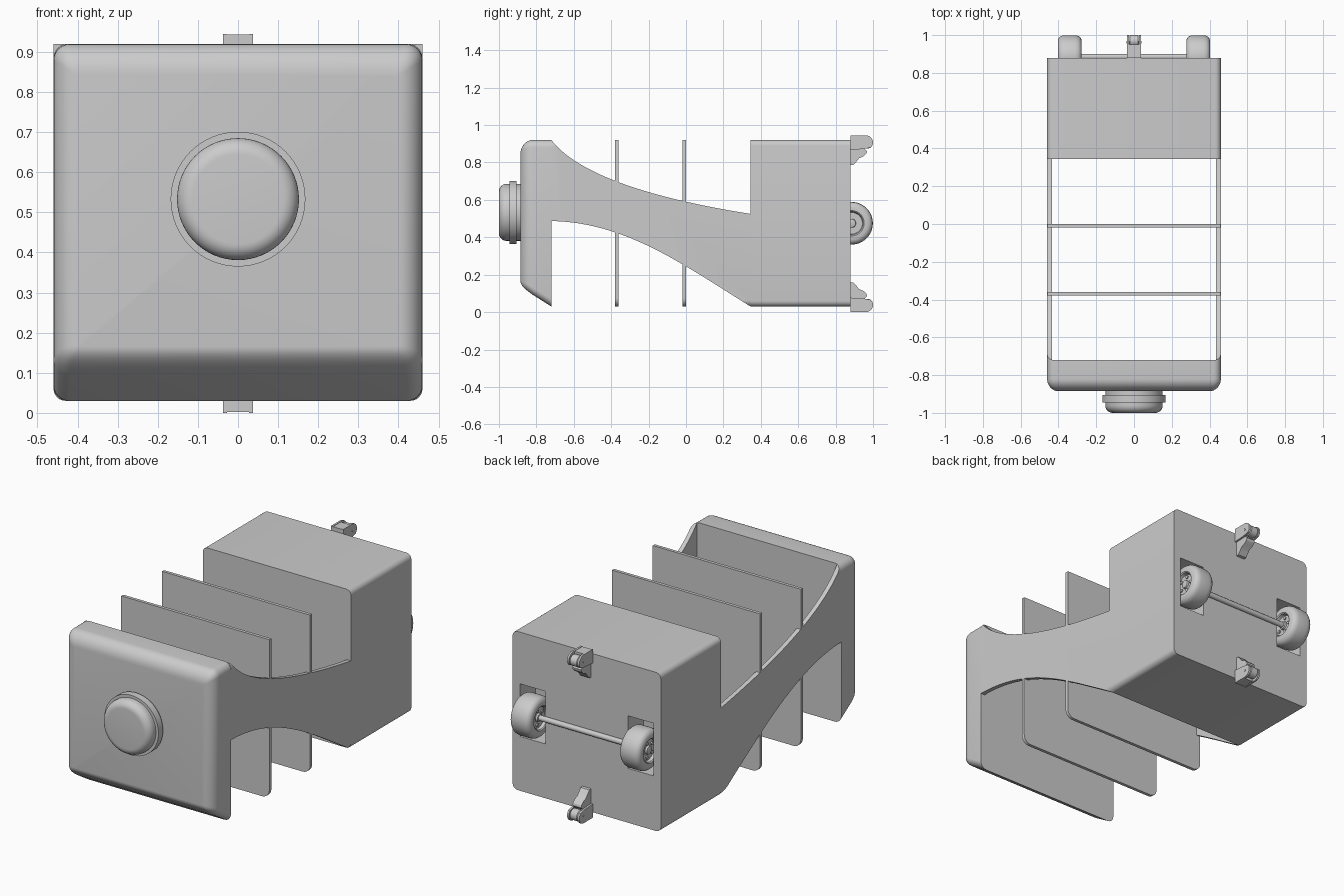
import bpy, bmesh, math
from math import sin, cos, pi

if "Cube" in bpy.data.objects:
    bpy.data.objects.remove(bpy.data.objects["Cube"])


def finish(bm, name, angle=30):
    bmesh.ops.recalc_face_normals(bm, faces=bm.faces)
    me = bpy.data.meshes.new(name)
    bm.to_mesh(me)
    bm.free()
    ob = bpy.data.objects.new(name, me)
    bpy.context.collection.objects.link(ob)
    smooth(ob, angle)
    return ob


def smooth(ob, angle=30):
    bpy.ops.object.select_all(action='DESELECT')
    ob.select_set(True)
    bpy.context.view_layer.objects.active = ob
    bpy.ops.object.shade_smooth_by_angle(angle=math.radians(angle))


def loft(name, rings, closed=False):
    """Skin equal-length rings; cap the ends unless the loft is closed."""
    bm = bmesh.new()
    vs = [[bm.verts.new(p) for p in r] for r in rings]
    n = len(vs[0])
    for a, b in zip(vs, vs[1:]):
        for i in range(n):
            j = (i + 1) % n
            bm.faces.new((a[i], a[j], b[j], b[i]))
    bm.faces.new(vs[0])
    bm.faces.new(vs[-1])
    return finish(bm, name)


def extrude_x(name, prof, x0, x1):
    return loft(name, [[(x, y, z) for y, z in prof] for x in (x0, x1)])


def box(name, x0, x1, y0, y1, z0, z1):
    return extrude_x(name, [(y0, z0), (y1, z0), (y1, z1), (y0, z1)], x0, x1)


def rounded(y, hw, z0, z1, rb, rt, seg=6):
    """Rounded rectangle in the xz plane with bottom and top corner radii."""
    out = []
    for cx, cz, r, a0 in ((hw - rb, z0 + rb, rb, -pi / 2), (hw - rt, z1 - rt, rt, 0),
                          (-hw + rt, z1 - rt, rt, pi / 2), (-hw + rb, z0 + rb, rb, pi)):
        for i in range(seg + 1):
            a = a0 + i * pi / 2 / seg
            out.append((cx + r * cos(a), y, cz + r * sin(a)))
    return out


def lathe(name, prof, loc, axis, n=48):
    """Turn (radius, offset) points about the x or y axis."""
    rings = []
    for r, h in prof:
        ring = []
        for i in range(n):
            u, v = r * cos(2 * pi * i / n), r * sin(2 * pi * i / n)
            p = (h, u, v) if axis == 'x' else (u, h, v)
            ring.append(tuple(a + b for a, b in zip(p, loc)))
        rings.append(ring)
    return loft(name, rings)


def boolean(ob, cutter, op):
    m = ob.modifiers.new("cut", 'BOOLEAN')
    m.operation, m.object, m.solver = op, cutter, 'EXACT'
    bpy.context.view_layer.objects.active = ob
    bpy.ops.object.modifier_apply(modifier=m.name)
    bpy.data.objects.remove(cutter)
    smooth(ob)


def bezier(p0, p1, p2, p3, n=24):
    f = lambda a, b, c, d, t: (a*(1-t)**3 + 3*b*t*(1-t)**2 + 3*c*t*t*(1-t) + d*t**3)
    return [(f(p0[0], p1[0], p2[0], p3[0], i / n), f(p0[1], p1[1], p2[1], p3[1], i / n))
            for i in range(n + 1)]


W = 0.46

# front block with sloped underside and rounded front edges
rings = [rounded(-0.72, W, 0.03, 0.92, 0.04, 0.04)]
for i in range(9):
    t = i / 8
    a = t * pi / 2
    inset = 1 - cos(a)
    z0 = 0.093 * (1-t)**2 + 2 * 0.13 * t * (1-t) + 0.165 * t * t
    r = 0.04 - 0.035 * inset
    rings.append(rounded(-0.82 - 0.065 * sin(a), W - 0.06 * inset, z0, 0.92 - 0.075 * inset, r, r))
loft("front_block", rings)

# rear block with two wheel recesses
rear = loft("rear_block", [rounded(y, W, 0.03, 0.92, 0.03, 0.03) for y in (0.345, 0.88)])
for s in (-1, 1):
    x0, x1 = sorted((s * 0.255, s * 0.415))
    boolean(rear, box("recess", x0, x1, 0.74, 1.0, 0.335, 0.63), 'DIFFERENCE')

# swept side walls, trimmed to the rounded body section
top = bezier((-0.72, 0.92), (-0.565, 0.72), (-0.13, 0.60), (0.345, 0.525))
low = bezier((0.345, 0.03), (-0.01, 0.25), (-0.32, 0.48), (-0.72, 0.487))
for side, s in (("left", -1), ("right", 1)):
    x0, x1 = sorted((s * 0.435, s * 0.47))
    wall = extrude_x(side + "_wall", top + low, x0, x1)
    boolean(wall, loft("trim", [rounded(y, W, 0.03, 0.92, 0.035, 0.035) for y in (-0.9, 0.5)]),
            'INTERSECT')

# cross dividers
for i, y in enumerate((-0.37, -0.009)):
    loft("divider_%d" % (i + 1),
         [rounded(y + d, W, 0.03, 0.92, 0.045, 0.002) for d in (-0.009, 0.009)])

# round front button with collar
fil = [(0.112 + 0.04 * cos(a), -0.96 - 0.04 * sin(a)) for a in [i * pi / 16 for i in range(9)]]
lathe("front_button", [(0.152, -0.88)] + fil, (0, 0, 0.533), 'y', 64)
lathe("button_collar", [(0.168, -0.905), (0.168, -0.945)], (0, 0, 0.533), 'y', 64)

# wheels with dished hubs, bolts and axle
ZC, YC = 0.475, 0.885
half = [(0.012, 0.055), (0.022, 0.052), (0.024, 0.042), (0.058, 0.042), (0.062, 0.058), (0.068, 0.063),
        (0.088, 0.063), (0.102, 0.057), (0.111, 0.045), (0.114, 0.028)]
tyre = half + [(r, -h) for r, h in reversed(half)]
for side, s in (("left", -1), ("right", 1)):
    lathe(side + "_wheel", tyre, (s * 0.34, YC, ZC), 'x')
    for k in range(5):
        a = 2 * pi * k / 5
        for e in (-1, 1):
            lathe(side + "_wheel_bolt", [(0.009, e * 0.04), (0.009, e * 0.049)],
                  (s * 0.34, YC + 0.041 * cos(a), ZC + 0.041 * sin(a)), 'x', 12)
lathe("axle", [(0.015, -0.29), (0.015, 0.29)], (0, YC, ZC), 'x', 20)

# upper and lower catches on the back: cheeks, cap, roller, tongue
arc = [(0.962 + 0.038 * cos(a), 0.907 + 0.038 * sin(a))
       for a in [math.radians(90 - 15 * i) for i in range(10)]]
cheek = [(0.88, 0.945)] + arc + [(0.95, 0.872), (0.88, 0.868)]
tongue = [(0.88, 0.785), (0.895, 0.787), (0.91, 0.803), (0.925, 0.822), (0.95, 0.833),
          (0.965, 0.848), (0.968, 0.86), (0.955, 0.874), (0.88, 0.878)]
cap = [(0.88, 0.943), (0.95, 0.943), (0.95, 0.928), (0.895, 0.928), (0.895, 0.87), (0.88, 0.87)]
for pos, flip in (("upper", False), ("lower", True)):
    fz = lambda z: 0.945 - z if flip else z
    m = lambda prof: [(y, fz(z)) for y, z in prof]
    for s in (-1, 1):
        x0, x1 = sorted((s * 0.027, s * 0.038))
        extrude_x(pos + "_catch_cheek", m(cheek), x0, x1)
    extrude_x(pos + "_catch_cap", m(cap), -0.03, 0.03)
    extrude_x(pos + "_catch_tongue", m(tongue), -0.027, 0.027)
    lathe(pos + "_catch_roller", [(0.026, -0.025), (0.031, -0.02), (0.031, 0.02), (0.026, 0.025)],
          (0, 0.969, fz(0.905)), 'x', 24)
    lathe(pos + "_catch_pin", [(0.006, -0.04), (0.006, 0.04)], (0, 0.962, fz(0.905)), 'x', 12)
